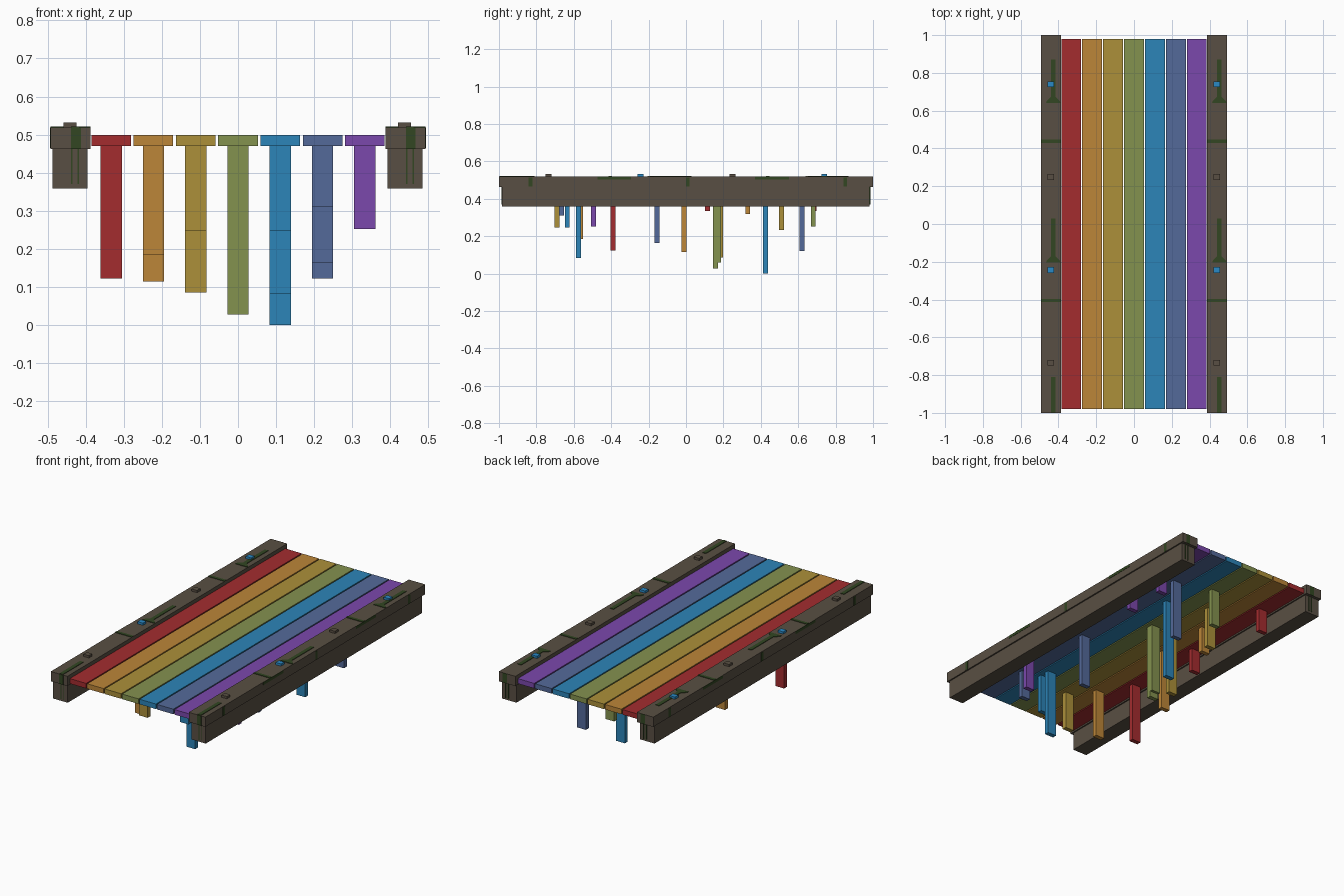
import bpy
import bmesh

if "Cube" in bpy.data.objects:
    bpy.data.objects.remove(bpy.data.objects["Cube"])


def material(name, rgb):
    """Flat material from display RGB (0-255), stored as linear."""
    lin = [((c / 255 + 0.055) / 1.055) ** 2.4 for c in rgb] + [1.0]
    m = bpy.data.materials.new(name)
    m.use_nodes = True
    m.diffuse_color = lin
    node = m.node_tree.nodes["Principled BSDF"]
    node.inputs["Base Color"].default_value = lin
    node.inputs["Roughness"].default_value = 0.9
    return m


def finish(name, bm, mat):
    mesh = bpy.data.meshes.new(name)
    bmesh.ops.recalc_face_normals(bm, faces=bm.faces)
    bm.to_mesh(mesh)
    bm.free()
    mesh.materials.append(mat)
    obj = bpy.data.objects.new(name, mesh)
    bpy.context.collection.objects.link(obj)
    return obj


def box(name, mat, x, y, z):
    """Box from (low, high) ranges on each axis."""
    bm = bmesh.new()
    bmesh.ops.create_cube(bm, size=1)
    for v in bm.verts:
        for i, (lo, hi) in enumerate((x, y, z)):
            v.co[i] = hi if v.co[i] > 0 else lo
    return finish(name, bm, mat)


def around(c, width):
    return (c - width / 2, c + width / 2)


def plate(name, mat, outline, z, thick):
    """Thin upright extrusion of an xy outline."""
    bm = bmesh.new()
    face = bm.faces.new([bm.verts.new((x, y, z)) for x, y in outline])
    ext = bmesh.ops.extrude_face_region(bm, geom=[face])
    for v in ext["geom"]:
        if isinstance(v, bmesh.types.BMVert):
            v.co.z += thick
    return finish(name, bm, mat)


wood = material("dark wood", (89, 79, 67))
moss = material("moss green", (50, 70, 34))
stud_blue = material("bright stud blue", (42, 138, 198))

# Planks: colour name, colour, and the (y, bottom z) of each hanging peg
planks = [
    ("red", (164, 44, 47), [(-0.39, 0.123), (0.115, 0.335), (0.685, 0.335)]),
    ("orange", (188, 134, 56), [(-0.565, 0.185), (-0.01, 0.115), (0.33, 0.32)]),
    ("yellow", (172, 144, 58), [(-0.69, 0.248), (0.185, 0.086), (0.51, 0.233)]),
    ("olive", (132, 146, 79), [(0.158, 0.028), (0.173, 0.06), (0.68, 0.253)]),
    ("blue", (44, 133, 184), [(-0.635, 0.248), (-0.575, 0.083), (0.425, 0.0)]),
    ("indigo", (84, 106, 154), [(-0.665, 0.31), (-0.155, 0.163), (0.62, 0.122)]),
    ("purple", (123, 72, 172), [(-0.495, 0.252), (0.385, 0.36), (0.63, 0.36)]),
]
for i, (colour, rgb, pegs) in enumerate(planks):
    mat = material(colour + " paint", rgb)
    x = (i - 3) * 0.111
    box(colour + "_plank", mat, around(x, 0.104), (-0.98, 0.98), (0.47, 0.499))
    for n, (y, bottom) in enumerate(pegs):
        box(f"{colour}_peg_{n + 1}", mat, around(x, 0.056), around(y, 0.026),
            (bottom, 0.475))

# Side rails with studs and moss
T = 0.003
top = 0.519
for side, s in (("left", 1), ("right", -1)):
    x = s * 0.4395
    cap = around(x, 0.105)
    box(side + "_rail_cap", wood, cap, (-1, 1), (0.463, top))
    box(side + "_rail_beam", wood, around(x - 0.0015, 0.092), (-0.985, 0.982),
        (0.359, 0.463))

    # Studs alternate between wood and blue
    for n in range(4):
        box(f"{side}_stud_{n + 1}", stud_blue if n % 2 else wood,
            around(x - 0.002, 0.034), around(-0.735 + n * 0.4917, 0.03),
            (0.515, 0.532))

    # Moss on top: long stems with flared feet and cross bands
    mx = x + 0.012
    for n, (low, high) in enumerate([(0.64, 0.87), (-0.205, 0.03)]):
        half = [(0.038, low), (0.034, low + 0.012), (0.011, low + 0.034),
                (0.011, high)]
        outline = [(mx + w, y) for w, y in half]
        outline += [(mx - w, y) for w, y in reversed(half)]
        plate(f"{side}_moss_stem_{n + 1}", moss, outline, top - T, 2 * T)
    box(side + "_moss_stem_3", moss, around(mx, 0.022), (-0.998, -0.81),
        (top, top + T))
    for n, y in enumerate((-0.405, 0.438)):
        box(f"{side}_moss_band_{n + 1}", moss, cap, around(y, 0.018),
            (top, top + T))

    # Moss on the outer face
    outer = sorted((s * 0.4915, s * 0.4935))
    for n, y in enumerate((-0.383, 0.46)):
        box(f"{side}_moss_edge_{n + 1}", moss, outer, around(y, 0.18),
            (0.503, top))
    for n, y in enumerate((-0.832, 0.01, 0.852)):
        box(f"{side}_moss_spot_{n + 1}", moss, outer, around(y, 0.02),
            (0.465, 0.515))

    # Moss on the two ends
    for end, e in (("front", -1), ("back", 1)):
        box(f"{side}_{end}_moss_patch", moss, around(mx + 0.002, 0.026),
            sorted((e * 0.998, e * 1.001)), (0.463, top))
        for n, dx in enumerate((-0.009, 0.008)):
            box(f"{side}_{end}_moss_streak_{n + 1}", moss,
                around(mx + dx, 0.004), sorted((e * 0.98, e * 0.987)),
                (0.37, 0.463))
